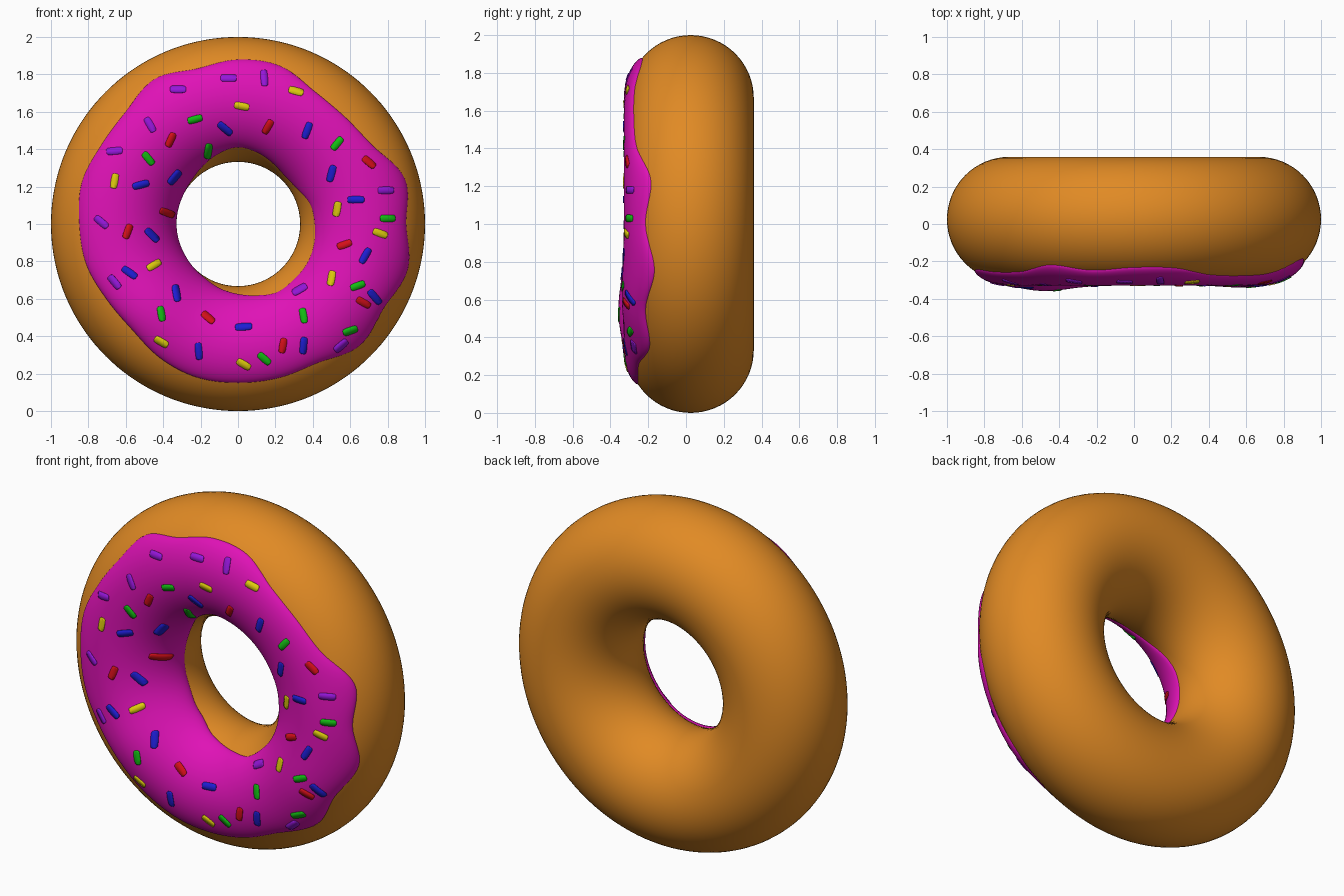
import bpy, math
from mathutils import Vector
from mathutils.bvhtree import BVHTree

if "Cube" in bpy.data.objects:
    bpy.data.objects.remove(bpy.data.objects["Cube"])

MAJOR, MINOR, CY, CZ = 0.666, 0.334, 0.025, 1.0


def material(name, rgb):
    m = bpy.data.materials.new(name)
    m.diffuse_color = (*rgb, 1)
    m.use_nodes = True
    m.node_tree.nodes["Principled BSDF"].inputs["Base Color"].default_value = m.diffuse_color
    return m


def add_mesh(name, verts, faces, mat):
    me = bpy.data.meshes.new(name)
    me.from_pydata(verts, [], faces)
    me.materials.append(mat)
    for p in me.polygons:
        p.use_smooth = True
    ob = bpy.data.objects.new(name, me)
    bpy.context.collection.objects.link(ob)
    return ob


# Dough ring, standing upright
bpy.ops.mesh.primitive_torus_add(major_radius=MAJOR, minor_radius=MINOR,
                                 major_segments=144, minor_segments=64,
                                 location=(0, CY, CZ), rotation=(math.pi / 2, 0, 0))
dough = bpy.context.object
dough.name = "dough"
dough.data.materials.append(material("baked orange", (0.75, 0.255, 0.018)))
bpy.ops.object.shade_smooth()

# Wavy icing edges: radius every 15 degrees, anticlockwise from the right
OUTER = [.90, .925, .835, .81, .82, .875, .88, .86, .895, .85, .845, .865,
         .85, .84, .81, .80, .83, .85, .85, .852, .857, .92, .90, .94]
INNER = [.41, .40, .37, .36, .375, .395, .41, .39, .365, .345, .337, .335,
         .335, .335, .336, .34, .345, .36, .375, .395, .42, .42, .425, .42]


def wavy(table, a):
    """Smooth periodic interpolation of a radius table."""
    f = a / (2 * math.pi) * len(table)
    i, t = int(f), f - int(f)
    p = [table[(i + k) % len(table)] for k in (-1, 0, 1, 2)]
    return p[1] + 0.5 * t * (p[2] - p[0] + t * (2 * p[0] - 5 * p[1] + 4 * p[2] - p[3]
                             + t * (3 * (p[1] - p[2]) + p[3] - p[0])))


def tube_angle(r):
    return math.asin(max(-0.995, min(0.995, (r - MAJOR) / MINOR)))


# Icing: a thick skin over the front of the ring, tucked into the dough at its edges
NA, NS = 192, 40
verts, faces = [], []
for i in range(NA):
    a = 2 * math.pi * i / NA
    t0, t1 = tube_angle(wavy(INNER, a)), tube_angle(wavy(OUTER, a))
    for j in range(NS + 1):
        w = -math.cos(math.pi * j / NS)
        t = t0 + (t1 - t0) * (w + 1) / 2
        r = MAJOR + MINOR * math.sin(t)
        x, z = r * math.cos(a), r * math.sin(a)
        lump = (0.03 * math.exp(-((x + .47) ** 2 + (z + .45) ** 2) / .05)
                + 0.012 * math.exp(-((x - .62) ** 2 + (z + .4) ** 2) / .04))
        R = MINOR - 0.004 + (0.024 + lump) * math.sqrt(max(0, 1 - w ** 6))
        r = MAJOR + R * math.sin(t)
        verts.append((r * math.cos(a), CY - R * math.cos(t), CZ + r * math.sin(a)))
        if j < NS:
            b, c = i * (NS + 1) + j, ((i + 1) % NA) * (NS + 1) + j
            faces.append((b, b + 1, c + 1, c))
add_mesh("icing", verts, faces, material("pink icing", (0.74, 0.006, 0.47)))
surface = BVHTree.FromPolygons([Vector(v) for v in verts], faces)


# Sprinkles: thin rounded plates laid on the icing; items are (x, z, angle)
def sprinkles(name, rgb, length, items):
    us = [(-1, .5), (-.85, .9), (-.4, 1), (0, 1), (.4, 1), (.85, .9), (1, .5)]
    sv, sf = [], []
    for x, z, deg in items:
        d = math.radians(deg)
        base = len(sv)
        for u, k in us:
            for v in (-1, 0, 1):
                p, q = u * length / 2, v * k * 0.019
                px = x + p * math.cos(d) - q * math.sin(d)
                pz = z + p * math.sin(d) + q * math.cos(d)
                hit, n, _, _ = surface.ray_cast(Vector((px, -2, pz)), Vector((0, 1, 0)), 2.1)
                if hit is None:
                    hit, n, _, _ = surface.find_nearest(Vector((px, -0.1, pz)))
                sv.append(hit + n * 0.004)
        for i in range(len(us) - 1):
            for j in range(2):
                b = base + i * 3 + j
                sf.append((b, b + 3, b + 4, b + 1))
    ob = add_mesh(name, sv, sf, material(name.split("_")[0], rgb))
    mod = ob.modifiers.new("thickness", 'SOLIDIFY')
    mod.thickness, mod.offset = 0.006, -1


sprinkles("purple_sprinkles", (0.30, 0.008, 0.70), 0.085, [
    (-.32, 1.72, 0), (-.05, 1.78, 0), (.14, 1.78, 95), (-.47, 1.53, -60), (-.66, 1.39, 5),
    (-.73, 1.01, -40), (-.66, .69, -50), (.33, .65, 30), (.79, 1.18, 0), (.55, .35, 40)])
sprinkles("yellow_sprinkles", (0.75, 0.61, 0.004), 0.08, [
    (.31, 1.71, -15), (.02, 1.63, -10), (-.66, 1.23, 80), (.53, 1.08, 80), (.76, .95, -20),
    (.50, .71, 80), (-.45, .78, 30), (-.41, .37, -30), (.03, .25, -30)])
sprinkles("green_sprinkles", (0.007, 0.52, 0.007), 0.08, [
    (-.23, 1.56, 15), (-.48, 1.35, -50), (.53, 1.43, 50), (-.16, 1.39, 80), (.80, 1.03, 0),
    (.64, .67, 20), (-.41, .52, -80), (.35, .51, -80), (.14, .28, -40), (.60, .43, 20)])
sprinkles("red_sprinkles", (0.68, 0.005, 0.01), 0.08, [
    (-.36, 1.45, 65), (.16, 1.52, 60), (.70, 1.33, -40), (-.59, .96, 70), (.57, .89, 20),
    (-.16, .50, -40), (.24, .35, 80), (.67, .58, -30), (-.38, 1.06, -20)])
sprinkles("blue_sprinkles", (0.013, 0.013, 0.66), 0.09, [
    (-.07, 1.51, -40), (.37, 1.50, 70), (.50, 1.27, 75), (-.34, 1.25, 50), (-.52, 1.21, 15),
    (.63, 1.13, 0), (-.46, .94, -45), (.68, .83, 60), (-.58, .74, -35), (-.33, .63, -80),
    (.03, .45, 5), (-.21, .32, -85), (.35, .35, 85), (.73, .61, -50)])
